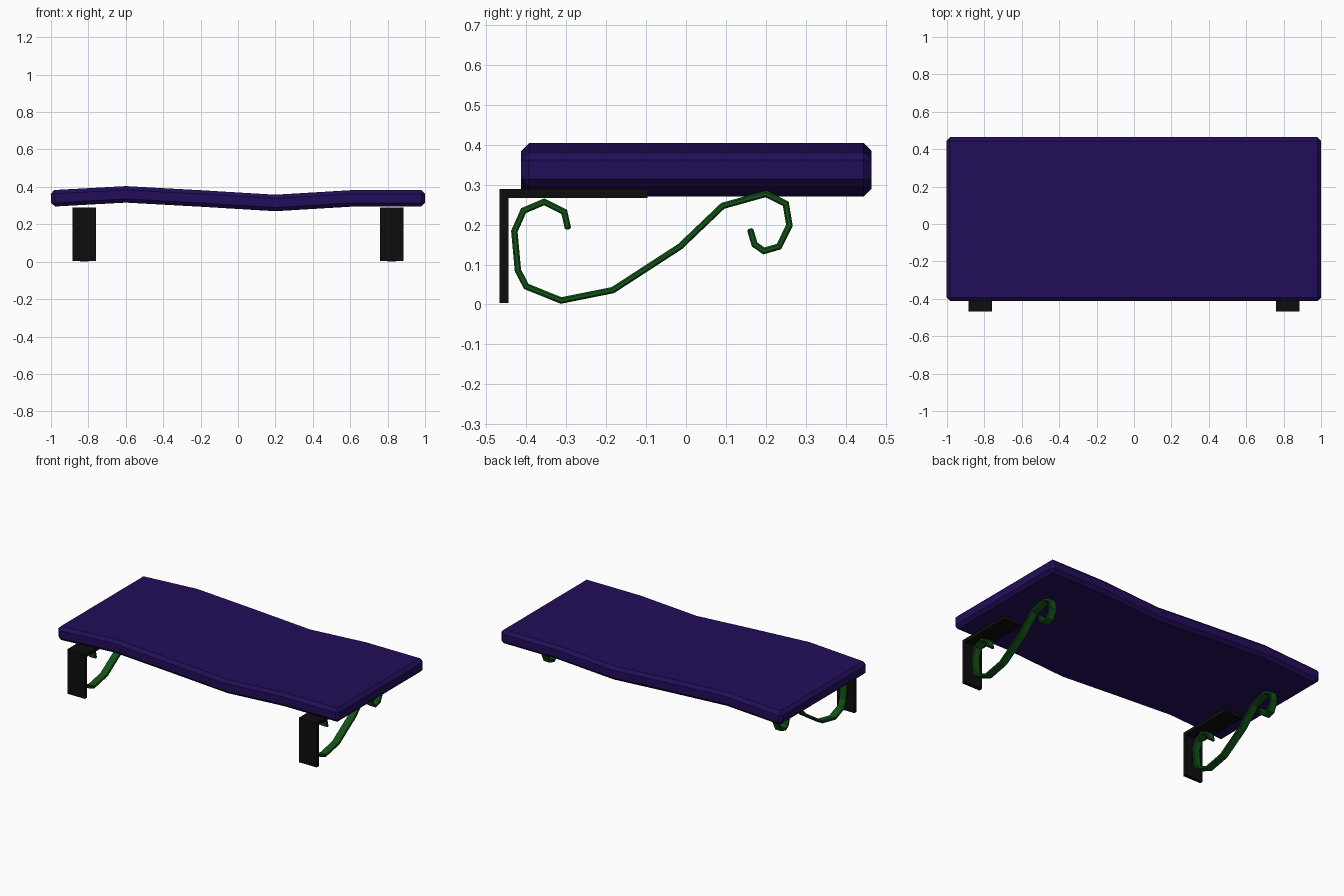
import bpy
import bmesh

cube = bpy.data.objects.get("Cube")
if cube:
    bpy.data.objects.remove(cube)


def make_material(name, colour):
    mat = bpy.data.materials.new(name)
    mat.use_nodes = True
    mat.diffuse_color = (*colour, 1)
    mat.node_tree.nodes["Principled BSDF"].inputs["Base Color"].default_value = (*colour, 1)
    return mat


purple = make_material("deep_purple", (0.016, 0.004, 0.1))
black = make_material("black_iron", (0.004, 0.004, 0.004))
green = make_material("dark_green", (0.006, 0.085, 0.008))


def sheet(name, path, span, mat, thickness):
    """Sweep a path of points along a span vector, then thicken the strip."""
    bm = bmesh.new()
    start = [bm.verts.new(p) for p in path]
    end = [bm.verts.new([a + b for a, b in zip(p, span)]) for p in path]
    for i in range(len(path) - 1):
        bm.faces.new((start[i], start[i + 1], end[i + 1], end[i]))
    mesh = bpy.data.meshes.new(name)
    bm.to_mesh(mesh)
    bm.free()
    mesh.materials.append(mat)
    obj = bpy.data.objects.new(name, mesh)
    bpy.context.collection.objects.link(obj)
    solid = obj.modifiers.new("thickness", "SOLIDIFY")
    solid.thickness = thickness
    solid.offset = 0
    solid.use_even_offset = True
    return obj


# Wavy shelf board with chamfered rims
wave = [(-1, 0.338), (-0.6, 0.36), (-0.2, 0.338), (0.2, 0.314), (0.6, 0.338), (1, 0.338)]
board = sheet("shelf_board", [(x, -0.413, z) for x, z in wave], (0, 0.878, 0), purple, 0.088)
chamfer = board.modifiers.new("chamfer", "BEVEL")
chamfer.width = 0.02
chamfer.segments = 1
chamfer.limit_method = "ANGLE"
chamfer.angle_limit = 0.9

# Bracket and scroll profiles, as (y, z)
angle_iron = [(-0.456, 0.004), (-0.456, 0.278), (-0.097, 0.278)]
scroll = [(-0.295, 0.188), (-0.305, 0.232), (-0.355, 0.257), (-0.407, 0.235),
          (-0.43, 0.183), (-0.421, 0.085), (-0.4, 0.045), (-0.313, 0.01),
          (-0.183, 0.036), (-0.015, 0.145), (0.092, 0.247), (0.2, 0.277),
          (0.25, 0.252), (0.259, 0.198), (0.233, 0.145), (0.195, 0.134),
          (0.172, 0.15), (0.16, 0.19)]

for side, x in (("left", 0.822), ("right", -0.822)):
    for part, path, width, mat, thick in (("bracket", angle_iron, 0.126, black, 0.022),
                                          ("scroll", scroll, 0.05, green, 0.016)):
        obj = sheet(f"{side}_{part}", [(x - width / 2, y, z) for y, z in path],
                    (width, 0, 0), mat, thick)
        # Softened corners on the scroll strip
        if part == "scroll":
            edge = obj.modifiers.new("soft_edge", "BEVEL")
            edge.width = 0.004
            edge.segments = 1
            edge.limit_method = "ANGLE"
            edge.angle_limit = 1.3
